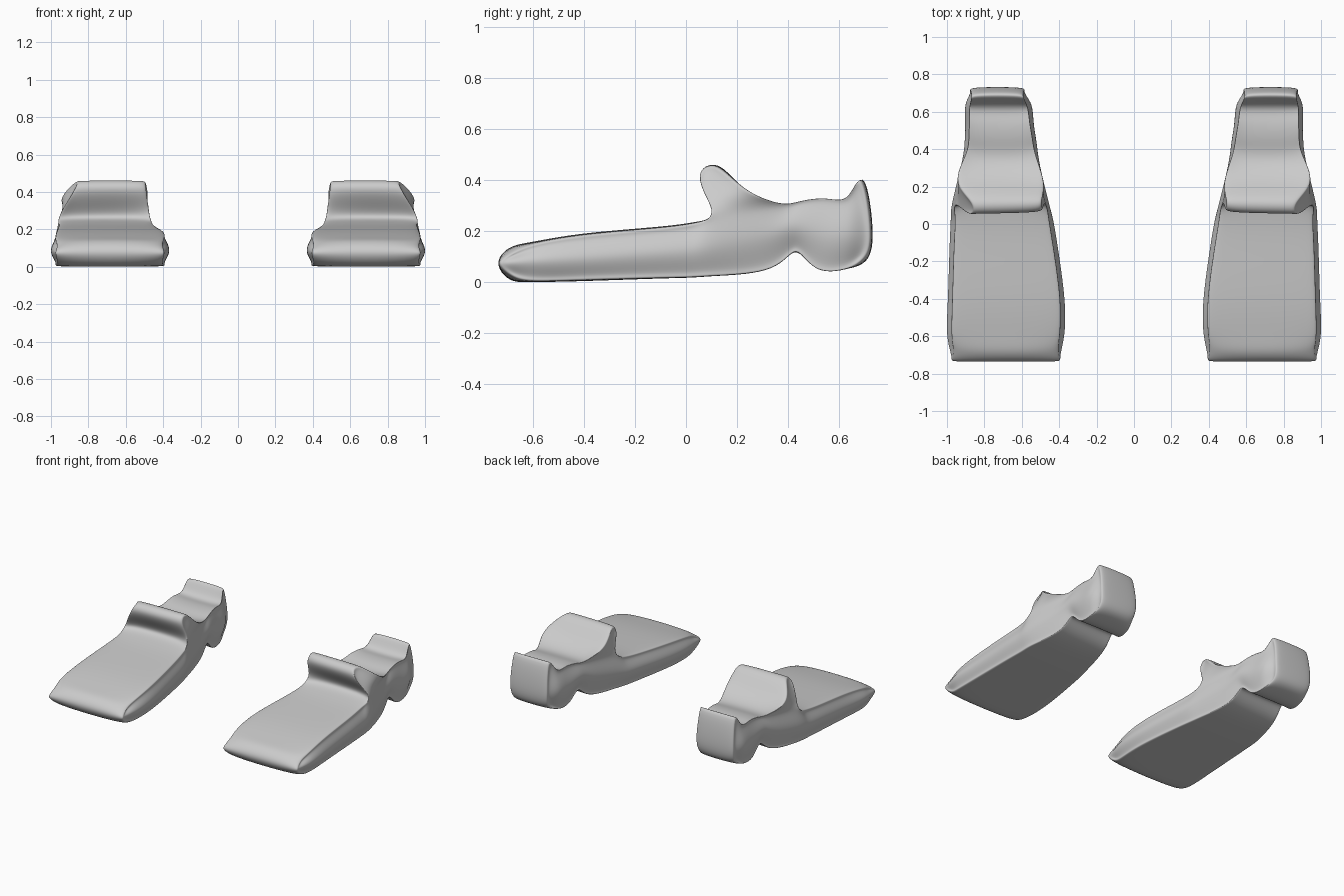
import bpy, bmesh
from mathutils import Vector

if "Cube" in bpy.data.objects:
    bpy.data.objects.remove(bpy.data.objects["Cube"])

bm = bmesh.new()


def row(y, z, x0, x1, inset=0.0, dy=0.0, dz=0.0, skew=0.0):
    """Four points across the fin; the outer two are shifted to round the corner."""
    w = x1 - x0
    xs = (x0 + inset, x0 + 0.17 * w, x1 - 0.17 * w, x1 - inset)
    out = []
    for i, x in enumerate(xs):
        edge = i in (0, 3)
        out.append(bm.verts.new((x, y + (dy if edge else 0) + skew * (3 - i) / 3,
                                 z + (dz if edge else 0))))
    return out


def strip(a, b):
    for i in range(3):
        bm.faces.new((a[i], a[i + 1], b[i + 1], b[i]))


def sides(a, b, c, d):
    for i in (0, 3):
        bm.faces.new((a[i], b[i], c[i], d[i]))


# Stations from blade tip to heel: top(y,z), middle(y,z), bottom(y,z), inner x, outer x
stations = [
    ((-0.69, 0.13), (-0.735, 0.075), (-0.69, 0.016), 0.38, 0.99),
    ((-0.60, 0.157), (-0.60, 0.083), (-0.60, 0.002), 0.374, 0.998),
    ((-0.40, 0.19), (-0.40, 0.095), (-0.40, 0.006), 0.372, 0.995),
    ((-0.12, 0.216), (-0.12, 0.115), (-0.12, 0.015), 0.408, 0.986),
    ((0.03, 0.235), (0.02, 0.125), (0.02, 0.019), 0.432, 0.98),
    ((0.11, 0.262), (0.12, 0.14), (0.13, 0.026), 0.457, 0.97),
    ((0.35, 0.308), (0.31, 0.18), (0.33, 0.056), 0.502, 0.925),
    ((0.45, 0.318), (0.43, 0.22), (0.43, 0.118), 0.52, 0.906),
    ((0.55, 0.325), (0.54, 0.19), (0.51, 0.058), 0.536, 0.903),
    ((0.635, 0.338), (0.64, 0.19), (0.62, 0.051), 0.55, 0.90),
    ((0.695, 0.396), (0.729, 0.20), (0.70, 0.085), 0.57, 0.89),
]
FLAP = 5
last = len(stations) - 1
top, mid, bot = [], [], []
for i, (t, m, b, x0, x1) in enumerate(stations):
    cap = 0.022 if i == 0 else (-0.025 if i == last else 0.0)
    drop = 0.035 if i == last else (0.012 if i in (5, 6, 7, 8) else 0.022)
    inset = 0.014 if i == FLAP else 0.024
    top.append(row(*t, x0, x1, inset, cap * 0.6, -drop))
    if cap:
        mid.append(row(*m, x0, x1, 0.014, cap, 0))
    else:
        mid.append({0: bm.verts.new((x0, *m)), 3: bm.verts.new((x1, *m))})
    bot.append(row(*b, x0, x1, 0.024, cap * 0.6, 0.018))

# Body skin and end caps
for i in range(last):
    if i != FLAP:
        strip(top[i], top[i + 1])
    strip(bot[i], bot[i + 1])
    sides(top[i], top[i + 1], mid[i + 1], mid[i])
    sides(mid[i], mid[i + 1], bot[i + 1], bot[i])
for i in (0, last):
    strip(top[i], mid[i])
    strip(mid[i], bot[i])

# Instep flap rising forward from the foot pocket
front = [top[FLAP],
         row(0.088, 0.325, 0.474, 0.935, 0.006, 0.012, 0, 0.02),
         row(0.047, 0.42, 0.478, 0.89, 0.014, 0.018, -0.012, 0.025)]
back = [top[FLAP + 1],
        row(0.225, 0.372, 0.474, 0.95, 0.01, -0.015, -0.012),
        row(0.115, 0.457, 0.478, 0.89, 0.016, 0.0, -0.02, 0.015)]
for i in range(2):
    strip(front[i], front[i + 1])
    strip(back[i], back[i + 1])
    sides(front[i], front[i + 1], back[i + 1], back[i])
strip(front[2], back[2])

# Fit the cage so the subdivided surface passes through the points above
target = {v: v.co.copy() for v in bm.verts}
for _ in range(12):
    step = {}
    for v in bm.verts:
        n = len(v.link_edges)
        near = sum((e.other_vert(v).co for e in v.link_edges), Vector())
        diag = Vector()
        for loop in v.link_loops:
            diag += loop.link_loop_next.link_loop_next.vert.co
        limit = (n * n * v.co + 4 * near + diag) / (n * (n + 5))
        step[v] = target[v] - limit
    for v, d in step.items():
        v.co += d

bmesh.ops.recalc_face_normals(bm, faces=bm.faces)
for f in bm.faces:
    f.smooth = True
mesh = bpy.data.meshes.new("swim_fins")
bm.to_mesh(mesh)
bm.free()
fins = bpy.data.objects.new("swim_fins", mesh)
bpy.context.collection.objects.link(fins)

# Second fin by mirroring, then smoothing
mirror = fins.modifiers.new("mirror", 'MIRROR')
mirror.use_axis = (True, False, False)
mirror.use_mirror_merge = False
smooth = fins.modifiers.new("smooth", 'SUBSURF')
smooth.levels = smooth.render_levels = 3
